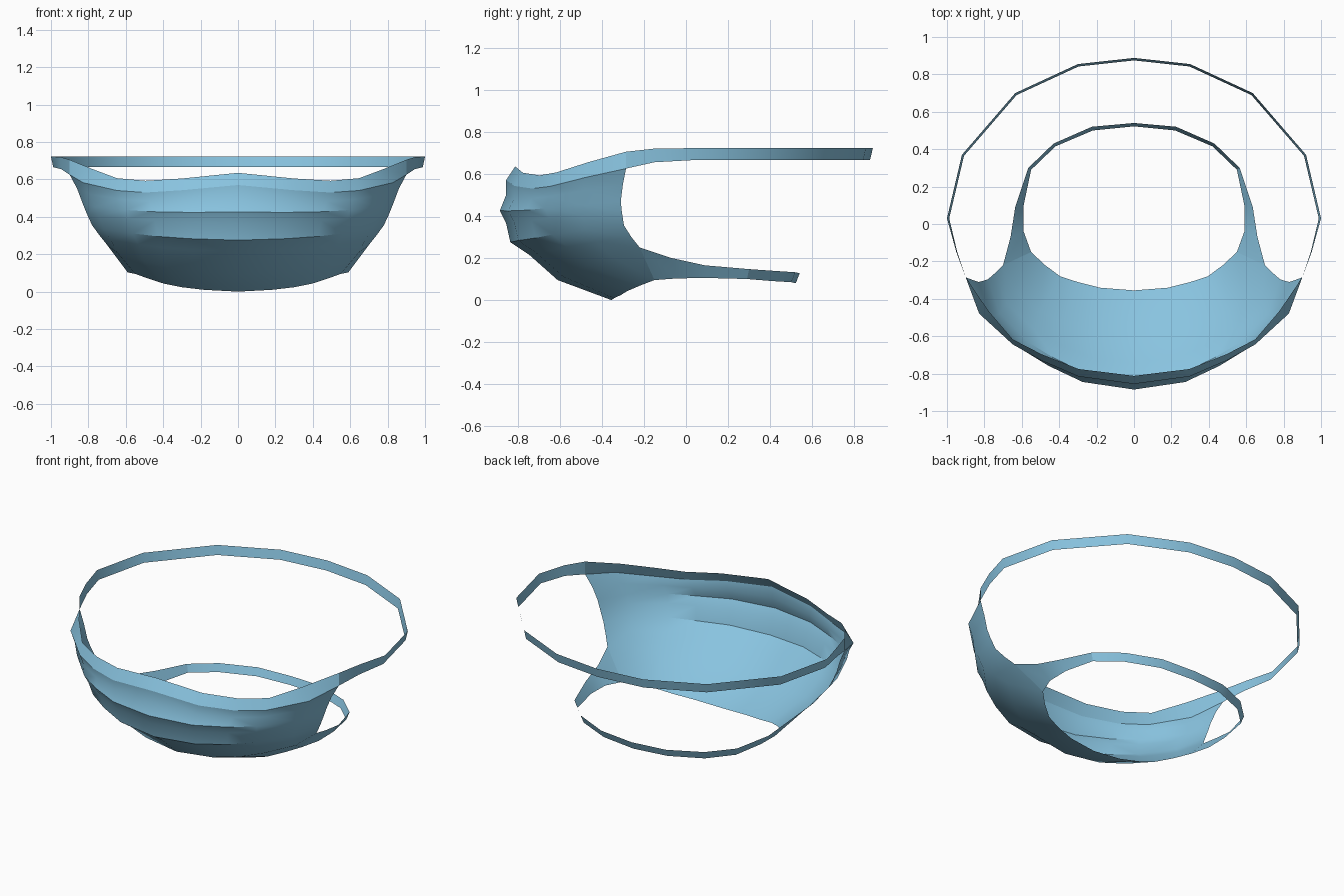
import bpy, bmesh

if "Cube" in bpy.data.objects:
    bpy.data.objects.remove(bpy.data.objects["Cube"])

blue = bpy.data.materials.new("light blue fabric")
blue.diffuse_color = (0.25, 0.55, 0.745, 1)
blue.use_nodes = True
blue.node_tree.nodes["Principled BSDF"].inputs["Base Color"].default_value = blue.diffuse_color


def sheet(name, rows):
    """Quad sheet through rows of points (x >= 0), mirrored to the other side."""
    bm = bmesh.new()
    grid = [[bm.verts.new(p) for p in row] for row in rows]
    for a, b in zip(grid, grid[1:]):
        for i in range(len(a) - 1):
            bm.faces.new((a[i], b[i], b[i + 1], a[i + 1]))
    # mirrored half, welded on the centre line
    dup = bmesh.ops.duplicate(bm, geom=bm.verts[:] + bm.edges[:] + bm.faces[:])["geom"]
    for v in dup:
        if isinstance(v, bmesh.types.BMVert):
            v.co.x = -v.co.x
    bmesh.ops.reverse_faces(bm, faces=[f for f in dup if isinstance(f, bmesh.types.BMFace)])
    bmesh.ops.remove_doubles(bm, verts=bm.verts[:], dist=1e-4)
    me = bpy.data.meshes.new(name)
    bm.to_mesh(me)
    bm.free()
    me.materials.append(blue)
    ob = bpy.data.objects.new(name, me)
    bpy.context.collection.objects.link(ob)
    bpy.ops.object.select_all(action='DESELECT')
    ob.select_set(True)
    bpy.context.view_layer.objects.active = ob
    bpy.ops.object.shade_smooth_by_angle(angle=0.5)
    return ob


# Pleated mask: centre profile (y, z) and side edge (x, y, z), top to bottom
centre = [(-.812, .635), (-.855, .57), (-.855, .50), (-.885, .425), (-.855, .365),
          (-.835, .275), (-.745, .215), (-.61, .095), (-.355, 0)]
edge = [(.90, -.285, .705), (.90, -.285, .625), (.86, -.30, .55), (.83, -.31, .47),
        (.81, -.305, .42), (.78, -.295, .355), (.74, -.26, .30), (.70, -.22, .25),
        (.55, -.15, .095)]
# how far each column has moved from centre to edge, in x, y and z
fx = [0, .33, .55, .72, .92, 1]
fy = [0, .07, .22, .37, .66, 1]
fz = [0, .10, .25, .45, .72, 1]
dip = [0, -.037, -.06, -.06, -.03, 0]
dip_amount = [1, .9, .5, .15, 0, 0, 0, 0, 0]

rows = []
for r, ((cy, cz), (ex, ey, ez)) in enumerate(zip(centre, edge)):
    row = []
    for c in range(6):
        sx = .865 if (r in (0, 8) and c == 4) else fx[c]
        row.append((ex * sx, cy + (ey - cy) * fy[c],
                    cz + (ez - cz) * fz[c] + dip[c] * dip_amount[r]))
    rows.append(row)
sheet("pleated_mask", rows)

# Upper head strap
upper_top = [(.90, -.285, .705), (.95, -.15, .72), (1.0, .03, .722), (.92, .37, .722),
             (.635, .70, .722), (.30, .855, .722), (0, .888, .722)]
upper_low = [(.90, -.285, .625), (.945, -.15, .655)] + \
            [(x * .988, y * .985, .665) for x, y, z in upper_top[2:]]
sheet("upper_strap", [upper_top, upper_low])

# Lower neck strap
lower_top = [(.70, -.22, .25), (.66, -.07, .20), (.635, .09, .165), (.565, .30, .147),
             (.43, .43, .138), (.225, .52, .132), (0, .54, .127)]
lower_low = [(.55, -.15, .095), (.59, -.04, .103), (.59, .10, .105), (.55, .29, .10),
             (.42, .415, .09), (.22, .50, .085), (0, .522, .08)]
sheet("lower_strap", [lower_top, lower_low])
